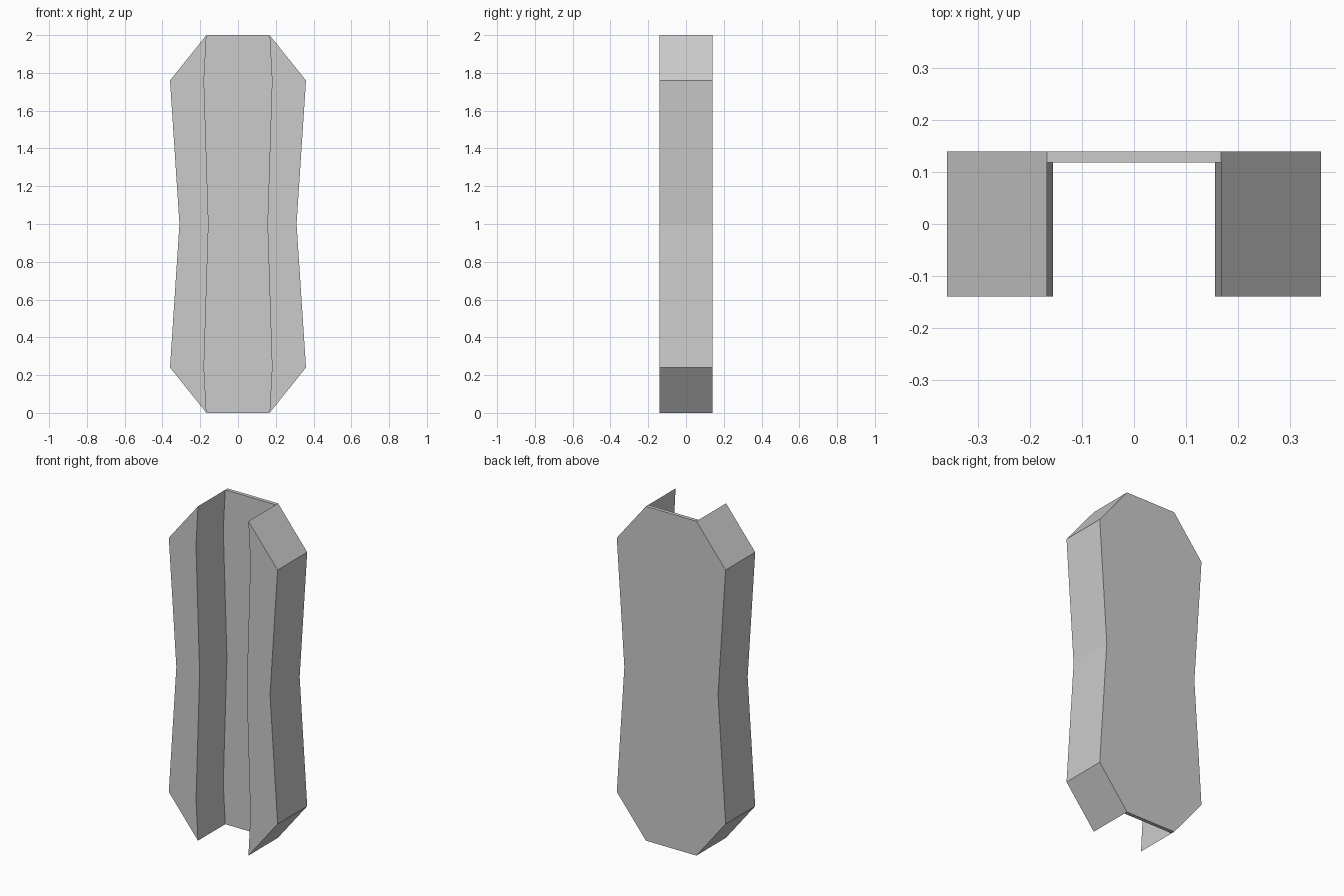
import bpy, bmesh

if "Cube" in bpy.data.objects:
    bpy.data.objects.remove(bpy.data.objects["Cube"])

FRONT, BACK, FLOOR = -0.14, 0.14, 0.118

# (height, outer half width, channel half width)
levels = [
    (0.0, 0.167, 0.167),
    (0.24, 0.36, 0.18),
    (1.0, 0.31, 0.156),
    (1.76, 0.36, 0.18),
    (2.0, 0.167, 0.167),
]


def section(z, outer, inner):
    """U-shaped cross-section: right half, then its mirror."""
    half = [(outer, BACK), (outer, FRONT), (inner, FRONT), (inner, FLOOR)]
    loop = half + [(-x, y) for x, y in reversed(half)]
    return [(x, y, z) for x, y in loop]


# Channelled body lofted through the sections
bm = bmesh.new()
rings = [[bm.verts.new(p) for p in section(*lv)] for lv in levels]
for low, high in zip(rings, rings[1:]):
    for i in range(8):
        j = (i + 1) % 8
        bm.faces.new((low[i], low[j], high[j], high[i]))

# The side bars taper to nothing, so only the thin back plate needs end caps
for ring in (rings[0], rings[-1]):
    bm.faces.new([ring[i] for i in (0, 3, 4, 7)])

bmesh.ops.remove_doubles(bm, verts=bm.verts, dist=0.0001)
bmesh.ops.recalc_face_normals(bm, faces=bm.faces)
mesh = bpy.data.meshes.new("channel_body")
bm.to_mesh(mesh)
bm.free()
body = bpy.data.objects.new("channel_body", mesh)
bpy.context.collection.objects.link(body)
